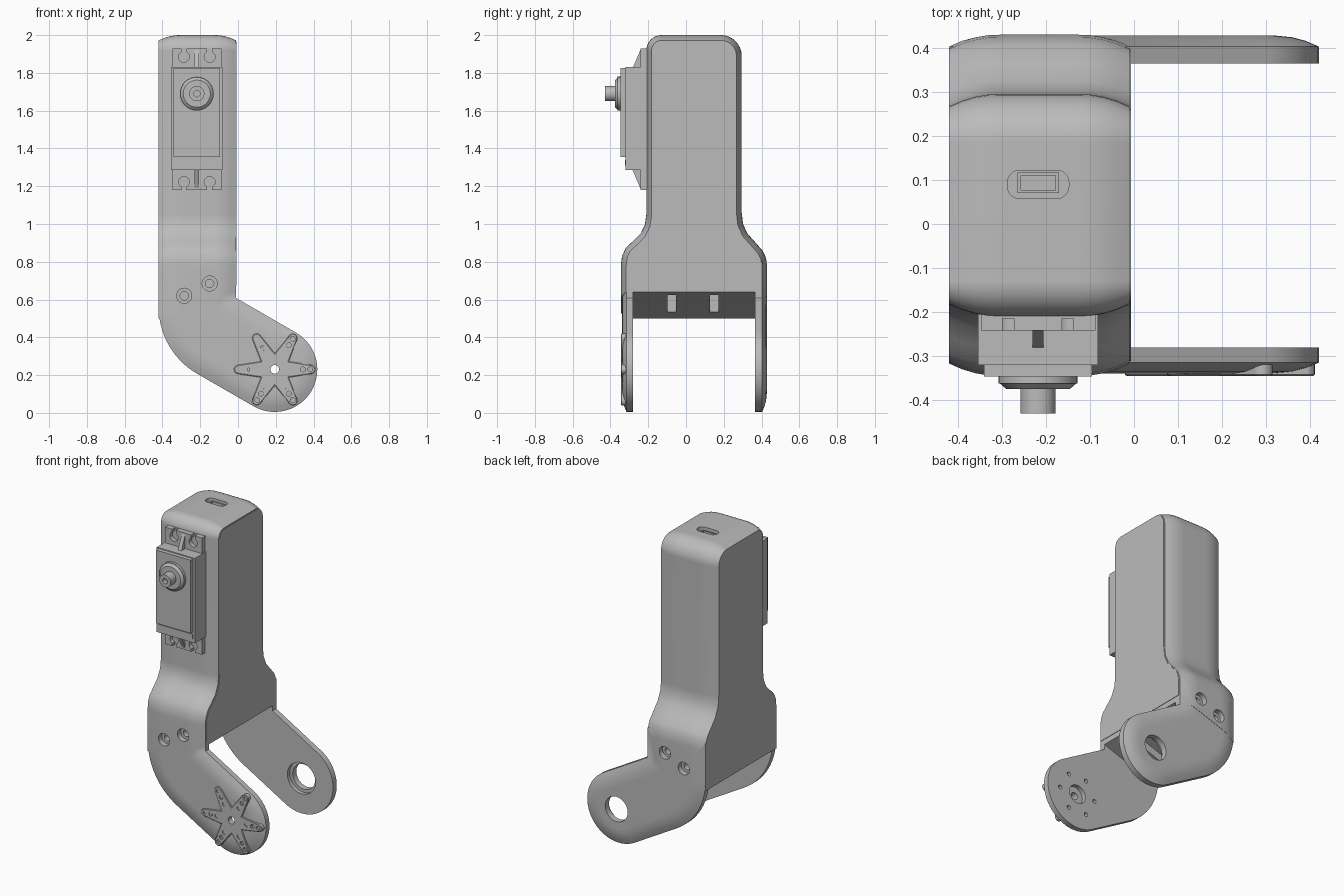
import bpy, bmesh
from math import sin, cos, pi, radians
from mathutils import Vector, Matrix

if "Cube" in bpy.data.objects:
    bpy.data.objects.remove(bpy.data.objects["Cube"])

grey = bpy.data.materials.new("plain grey")
grey.use_nodes = True
grey.diffuse_color = (0.5, 0.5, 0.5, 1)
grey.node_tree.nodes["Principled BSDF"].inputs["Base Color"].default_value = (0.5, 0.5, 0.5, 1)


def finish(bm, name):
    bmesh.ops.recalc_face_normals(bm, faces=bm.faces)
    mesh = bpy.data.meshes.new(name)
    bm.to_mesh(mesh)
    bm.free()
    ob = bpy.data.objects.new(name, mesh)
    bpy.context.collection.objects.link(ob)
    mesh.materials.append(grey)
    return ob


def arc(cx, cy, r, start, end, n):
    angles = [radians(start + (end - start) * i / n) for i in range(n + 1)]
    return [(cx + r * cos(a), cy + r * sin(a)) for a in angles]


def inset(pts, d):
    """Move a counter-clockwise outline inwards by d."""
    out = []
    for i, p in enumerate(pts):
        p = Vector(p)
        e1 = (p - Vector(pts[i - 1])).normalized()
        e2 = (Vector(pts[(i + 1) % len(pts)]) - p).normalized()
        n1, n2 = Vector((-e1.y, e1.x)), Vector((-e2.y, e2.x))
        out.append(p + (n1 + n2) * d / (1 + n1.dot(n2)))
    return out


def loft(name, outline, stations, place):
    """Skin copies of an outline, each at a depth with its own inset."""
    bm = bmesh.new()
    rings = [[bm.verts.new(place(a, b, depth)) for a, b in inset(outline, d)]
             for depth, d in stations]
    for r1, r2 in zip(rings, rings[1:]):
        for i in range(len(r1)):
            j = (i + 1) % len(r1)
            bm.faces.new((r1[i], r1[j], r2[j], r2[i]))
    bm.faces.new(rings[0])
    bm.faces.new(rings[-1])
    return finish(bm, name)


def along_y(a, b, d):
    return (a, d, b)


def along_x(a, b, d):
    return (d, a, b)


def box(name, x0, x1, y0, y1, z0, z1):
    return loft(name, [(x0, z0), (x1, z0), (x1, z1), (x0, z1)], [(y0, 0), (y1, 0)], along_y)


def cyl(name, x, z, r, y0, y1, r2=None, n=32):
    bm = bmesh.new()
    turn = Matrix.Translation((x, (y0 + y1) / 2, z)) @ Matrix.Rotation(pi / 2, 4, 'X')
    # r is the radius at y1, r2 the radius at y0
    bmesh.ops.create_cone(bm, cap_ends=True, segments=n, radius1=r, radius2=r2 or r,
                          depth=y1 - y0, matrix=turn)
    return finish(bm, name)


def combine(target, tool, op='DIFFERENCE'):
    tool.hide_render = True
    mod = target.modifiers.new("combine", 'BOOLEAN')
    mod.operation, mod.object, mod.solver = op, tool, 'EXACT'
    bpy.context.view_layer.objects.active = target
    bpy.ops.object.modifier_apply(modifier=mod.name)
    bpy.data.objects.remove(tool)


# Main housing: side profile with crowned edges
side = [(-0.345, 0.64), (0.43, 0.64), (0.43, 0.77), (0.424, 0.82), (0.405, 0.86), (0.365, 0.905),
        (0.325, 0.95), (0.302, 1.0), (0.295, 1.06)]
side += arc(0.185, 1.89, 0.11, 0, 90, 8) + arc(-0.13, 1.92, 0.08, 90, 180, 8)
side += [(-0.21, 1.05), (-0.218, 0.995), (-0.24, 0.95), (-0.28, 0.91), (-0.318, 0.875),
         (-0.339, 0.83), (-0.345, 0.78)]
crown = [(-0.42, 0.028), (-0.39, 0.015), (-0.36, 0.006), (-0.33, 0.001), (-0.3, 0)]
crown += [(-0.43 - x, d) for x, d in reversed(crown)]
body = loft("housing", side, crown, along_x)
for v in body.data.vertices:
    if v.co.z < 0.7:  # sloping floor
        v.co.z = 0.64 + 0.34 * (v.co.x + 0.01)

# Bent legs with rounded ends
leg = arc(-0.013, 0.56, 0.407, 180, 240, 14) + arc(0.195, 0.23, 0.225, 240, 420, 28)
leg += [(-0.01, 0.608), (-0.01, 0.8), (-0.42, 0.8)]
front = loft("front_leg", leg, [(-0.28, 0), (-0.315, 0), (-0.327, 0.03), (-0.335, 0.06),
                                (-0.339, 0.1)], along_y)
rear = loft("rear_leg", leg, [(0.365, 0), (0.403, 0), (0.416, 0.03), (0.424, 0.06),
                              (0.428, 0.1)], along_y)
combine(body, front, 'UNION')
combine(body, rear, 'UNION')

# Leg bores and screw recesses
px, pz = 0.195, 0.23
cuts = [(px, pz, 0.08, 0.3, 0.5), (px, pz, 0.1, 0.3, 0.39),
        (px, pz, 0.023, -0.5, -0.2), (px, pz, 0.06, -0.3, -0.2)]
cuts[-1] = (px, pz, 0.06, -0.307, -0.2)
for x, z in ((-0.285, 0.62), (-0.15, 0.685)):
    cuts += [(x, z, 0.04, -0.4, -0.31), (x, z, 0.04, 0.395, 0.5),
             (x, z, 0.022, -0.4, -0.27), (x, z, 0.022, 0.355, 0.5)]
for k in range(6):
    a = k * pi / 3
    cuts.append((px + 0.13 * cos(a), pz + 0.13 * sin(a), 0.013, -0.5, -0.2))
for x, z, r, y0, y1 in cuts:
    combine(body, cyl("bore", x, z, r, y0, y1, n=24))

# Floor slots
for y in (-0.075, 0.15):
    combine(body, box("slot", -0.32, -0.06, y - 0.023, y + 0.023, 0.4, 0.67))

# Connector socket in the top
socket = []
for cx, cy, a in ((-0.175, 0.095, 0), (-0.26, 0.095, 90), (-0.26, 0.085, 180), (-0.175, 0.085, 270)):
    socket += arc(cx, cy, 0.027, a, a + 90, 5)
combine(body, loft("socket", socket, [(1.95, 0), (2.1, 0)], lambda a, b, d: (a, b, d)))
plug = box("connector", -0.265, -0.17, 0.07, 0.117, 1.945, 1.985)
combine(plug, box("connector_well", -0.257, -0.178, 0.077, 0.11, 1.965, 2.1))
for k in range(3):
    pin = cyl("connector_pin", 0, 0, 0.012, -0.02, 0.0, n=12)
    pin.matrix_world = Matrix.Translation((-0.242 + 0.0245 * k, 0.0935, 1.96)) @ Matrix.Rotation(pi / 2, 4, 'X')

# Side cover, a thin plate on the flat left face
cover = [(y, z) for y, z in side if z > 1]
cover = [(-0.345, 0.64), (0.43, 0.64)] + side[2:]
loft("side_cover", cover, [(-0.012, 0.034), (-0.007, 0.034)], along_x)

# Servo mounting tabs with open screw slots
sx = -0.218
for name, z0, z1, hole, out in (("upper_tab", 1.8, 1.93, 1.885, 1), ("lower_tab", 1.18, 1.31, 1.222, -1)):
    tab = box(name, sx - 0.13, sx + 0.13, -0.242, -0.195, z0, z1)
    for x in (sx - 0.068, sx + 0.068):
        combine(tab, cyl("hole", x, hole, 0.029, -0.3, -0.215, n=20))
        ends = sorted((hole, hole + 0.1 * out))
        combine(tab, box("notch", x - 0.013, x + 0.013, -0.3, -0.2151, *ends))
    # triangular rib between the screws
    root, tip = (1.82, 1.92) if out > 0 else (1.29, 1.19)
    rib = [(-0.285, root), (-0.23, root), (-0.23, tip), (-0.242, tip)]
    if out > 0:
        rib = rib
    else:
        rib = rib[::-1]
    loft(name + "_rib", rib, [(sx - 0.012, 0), (sx + 0.012, 0)], along_x)

# Servo case, output boss and shaft
box("servo_case", sx - 0.136, sx + 0.136, -0.32, -0.19, 1.285, 1.83)
box("servo_front", sx - 0.123, sx + 0.123, -0.346, -0.31, 1.355, 1.825)
box("servo_foot", sx - 0.123, sx + 0.123, -0.324, -0.31, 1.31, 1.34)
cyl("output_boss", sx, 1.69, 0.09, -0.362, -0.34)
cyl("output_cone", sx, 1.69, 0.088, -0.375, -0.361, 0.072)
shaft = cyl("output_shaft", sx, 1.69, 0.04, -0.43, -0.36)
combine(shaft, cyl("shaft_hole", sx, 1.69, 0.017, -0.5, -0.4, n=20))

# Six-armed horn on the front leg
star = []
for k in range(6):
    a = 60 * k
    t = radians(a)
    star += arc(px + 0.192 * cos(t), pz + 0.192 * sin(t), 0.024, a - 80, a + 80, 8)
    t = radians(a + 30)
    star.append((px + 0.085 * cos(t), pz + 0.085 * sin(t)))
horn = loft("horn", star, [(-0.345, 0.004), (-0.342, 0), (-0.318, 0)], along_y)
combine(horn, cyl("horn_bore", px, pz, 0.023, -0.5, -0.2, n=24))
for k in range(6):
    t = k * pi / 3
    for r in (0.105, 0.148, 0.188):
        combine(horn, cyl("horn_hole", px + r * cos(t), pz + r * sin(t), 0.013, -0.5, -0.33, n=12))

# Smooth shading with sharp edges kept
for ob in bpy.context.scene.objects:
    if ob.type == 'MESH':
        bpy.ops.object.select_all(action='DESELECT')
        ob.select_set(True)
        bpy.context.view_layer.objects.active = ob
        bpy.ops.object.shade_smooth_by_angle(angle=radians(30))
        ob.modifiers.new("even_normals", 'WEIGHTED_NORMAL').keep_sharp = True
